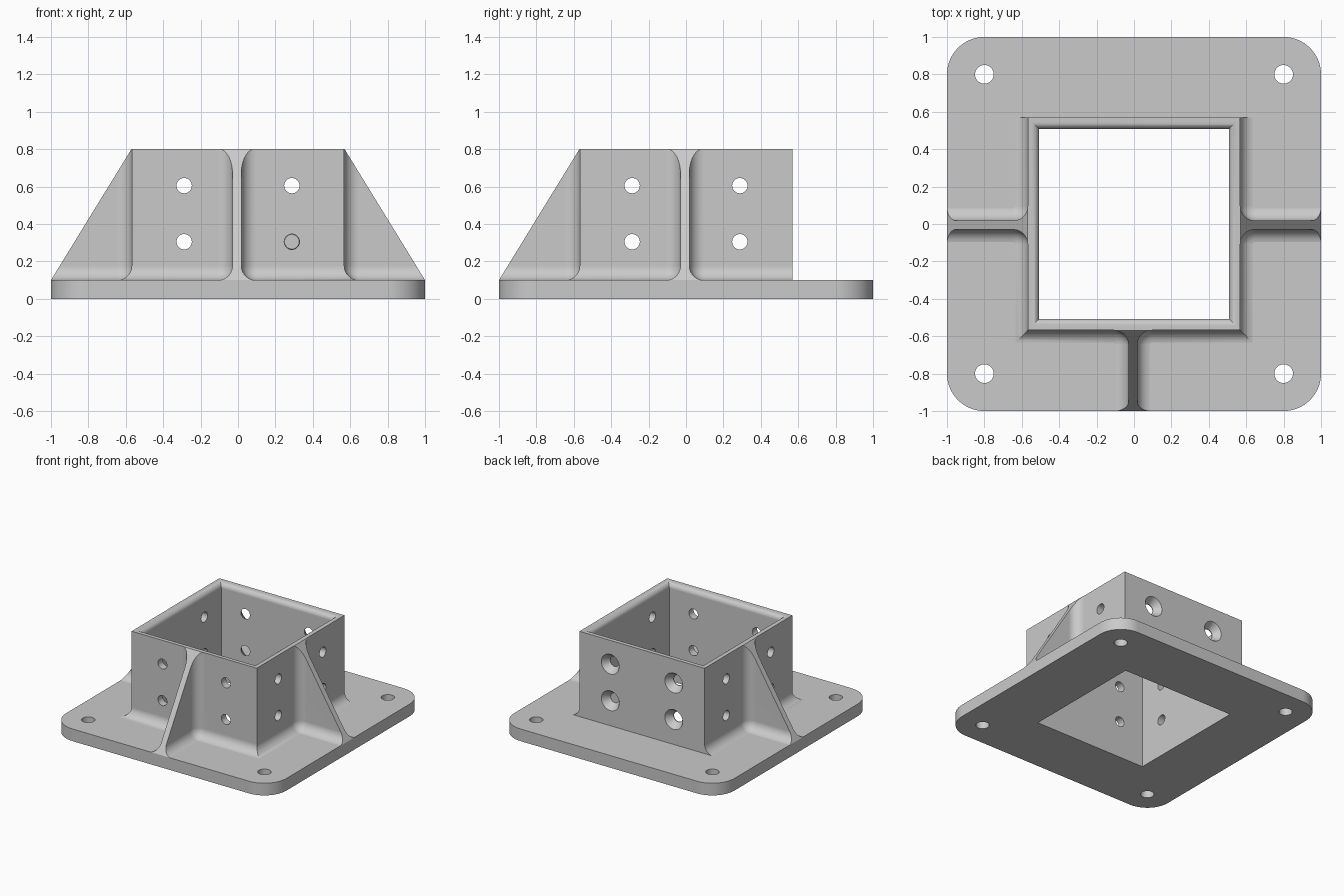
import bpy, bmesh, math
from mathutils import Matrix, Vector

if "Cube" in bpy.data.objects:
    bpy.data.objects.remove(bpy.data.objects["Cube"], do_unlink=True)

PLATE_TOP, TOP = 0.1, 0.8
WALL, INNER = 0.568, 0.507
RIB_HALF, RIB_SHIFT = 0.024, -0.006
FILLET, LIP = 0.078, 0.04

grey = bpy.data.materials.new("Plain grey")
grey.use_nodes = True
grey.diffuse_color = (0.59, 0.59, 0.59, 1)
grey.node_tree.nodes["Principled BSDF"].inputs["Base Color"].default_value = grey.diffuse_color


def make(name, bm):
    bmesh.ops.recalc_face_normals(bm, faces=bm.faces)
    mesh = bpy.data.meshes.new(name)
    bm.to_mesh(mesh)
    bm.free()
    obj = bpy.data.objects.new(name, mesh)
    bpy.context.collection.objects.link(obj)
    mesh.materials.append(grey)
    return obj


def box(a, b):
    """Box between two opposite corners, in either order."""
    bm = bmesh.new()
    bmesh.ops.create_cube(bm, size=1)
    lo = Vector([min(p) for p in zip(a, b)])
    hi = Vector([max(p) for p in zip(a, b)])
    for v in bm.verts:
        v.co = (lo + hi) / 2 + v.co * (hi - lo)
    bm.normal_update()
    return bm


def activate(obj):
    bpy.ops.object.select_all(action='DESELECT')
    obj.select_set(True)
    bpy.context.view_layer.objects.active = obj


def cut(obj, bm):
    """Subtract a solid from an object and discard the cutter."""
    cutter = make("cutter", bm)
    cutter.hide_render = True
    mod = obj.modifiers.new("cut", 'BOOLEAN')
    mod.operation, mod.solver, mod.object = 'DIFFERENCE', 'EXACT', cutter
    activate(obj)
    bpy.ops.object.modifier_apply(modifier=mod.name)
    bpy.data.objects.remove(cutter, do_unlink=True)


def rod(centre, axis, r1, r2, depth):
    """Cylinder or cone along an axis, r1 at its start."""
    turn = Vector(axis).to_track_quat('Z', 'Y').to_matrix().to_4x4()
    bm = bmesh.new()
    bmesh.ops.create_cone(bm, cap_ends=True, segments=32, radius1=r1, radius2=r2,
                          depth=depth, matrix=Matrix.Translation(centre) @ turn)
    return bm


def pocket(corner, far):
    """Box whose three edges at the first corner are rounded."""
    bm = box(corner, far)
    tip = min(bm.verts, key=lambda v: (v.co - Vector(corner)).length)
    bmesh.ops.bevel(bm, geom=list(tip.link_edges), offset=FILLET, segments=10,
                    profile=0.5, affect='EDGES')
    return bm


def finish(obj):
    activate(obj)
    bpy.ops.object.shade_smooth_by_angle(angle=math.radians(30))
    mod = obj.modifiers.new("even shading", 'WEIGHTED_NORMAL')
    mod.keep_sharp = True


# Base plate with rounded corners, square opening and four bolt holes
bm = box((-1, -1, 0), (1, 1, PLATE_TOP))
upright = [e for e in bm.edges if abs(e.verts[0].co.z - e.verts[1].co.z) > 0.05]
bmesh.ops.bevel(bm, geom=upright, offset=0.2, segments=14, profile=0.5, affect='EDGES')
base_plate = make("base_plate", bm)
cut(base_plate, box((-INNER, -INNER, -1), (INNER, INNER, 1)))
for x in (-0.8, 0.8):
    for y in (-0.8, 0.8):
        cut(base_plate, rod((x, y, 0), (0, 0, 1), 0.05, 0.05, 1))
finish(base_plate)

# Socket: a tapered block with an upright back
bm = box((-1, -1, PLATE_TOP), (1, 0.57, TOP))
for v in bm.verts:
    if v.co.z > PLATE_TOP + 0.1:
        v.co.x *= 0.57
        v.co.y = max(v.co.y, -0.57)
socket = make("ribbed_socket", bm)

# Rounded pockets carve out the walls, the three ribs and their fillets
floor = PLATE_TOP - 0.001
for s in (-1, 1):
    rib_face = RIB_SHIFT + s * RIB_HALF
    cut(socket, pocket((rib_face, -WALL, floor), (s * 1.5, -1.5, 1.5)))
    for side in (-1, 1):
        cut(socket, pocket((side * WALL, rib_face, floor), (side * 1.5, s * 1.5, 1.5)))

# Square bore with a rounded inner lip
arc = [math.radians(a) for a in range(0, 91, 10)]
rings = [(INNER, -0.1)]
rings += [(INNER + LIP * (1 - math.cos(a)), TOP - LIP + LIP * math.sin(a)) for a in arc]
rings.append((INNER + LIP, TOP + 0.2))
bm = bmesh.new()
loops = [[bm.verts.new((sx * h, sy * h, z)) for sx, sy in ((-1, -1), (1, -1), (1, 1), (-1, 1))]
         for h, z in rings]
for a, b in zip(loops, loops[1:]):
    for i in range(4):
        j = (i + 1) % 4
        bm.faces.new((a[i], a[j], b[j], b[i]))
bm.faces.new(loops[0])
bm.faces.new(loops[-1])
cut(socket, bm)

# Screw holes through all walls, countersunk on the back
for p in (-0.288, 0.288):
    for z in (0.305, 0.605):
        cut(socket, rod((p, 0, z), (0, 1, 0), 0.041, 0.041, 3))
        cut(socket, rod((0, p, z), (1, 0, 0), 0.041, 0.041, 3))
        cut(socket, rod((p, 0.55, z), (0, 1, 0), 0.039, 0.095, 0.08))
finish(socket)
